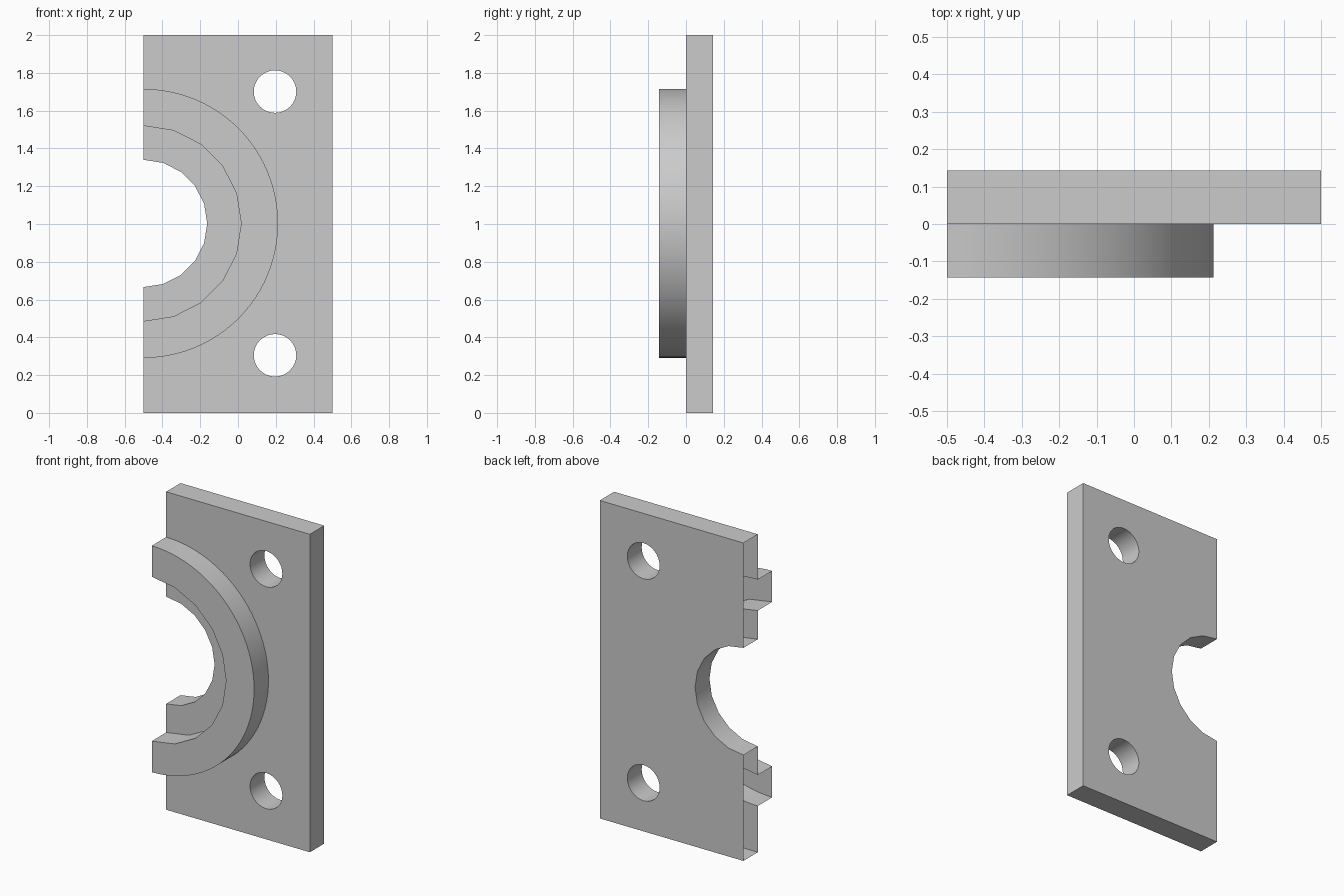
import bpy, bmesh, math
from mathutils import Vector

if "Cube" in bpy.data.objects:
    bpy.data.objects.remove(bpy.data.objects["Cube"])

CX, CZ = -0.5, 1.003           # centre of the bore, on the open mirror edge
T = 0.143                      # thickness of plate and of ring
R_BORE, R_IN, R_OUT = 0.337, 0.517, 0.712
HOLE_X, HOLE_DZ, R_HOLE = 0.196, 0.698, 0.1125

bm = bmesh.new()


def arc(r, n):
    """Half circle from top to bottom, bulging towards +x."""
    return [(CX + r * math.sin(math.pi * i / n), CZ + r * math.cos(math.pi * i / n))
            for i in range(n + 1)]


def circle(x, z, r, n=32):
    return [(x + r * math.cos(math.tau * i / n), z + r * math.sin(math.tau * i / n))
            for i in range(n)]


def fill(loops, y, ny):
    """Flat region bounded by the first loop, with the others as holes."""
    edges = []
    for loop in loops:
        vs = [bm.verts.new((x, y, z)) for x, z in loop]
        edges += [bm.edges.new((vs[i - 1], vs[i])) for i in range(len(vs))]
    bmesh.ops.triangle_fill(bm, edges=edges, use_beauty=True, normal=Vector((0, ny, 0)))


def wall(path, y0, y1, closed=False):
    """Strip joining a path at depth y0 to the same path at y1."""
    a = [bm.verts.new((x, y0, z)) for x, z in path]
    b = [bm.verts.new((x, y1, z)) for x, z in path]
    for i in range(0 if closed else 1, len(path)):
        bm.faces.new((a[i - 1], a[i], b[i], b[i - 1]))


bore, inner, outer = arc(R_BORE, 10), arc(R_IN, 10), arc(R_OUT, 48)
holes = [circle(HOLE_X, CZ + s * HOLE_DZ, R_HOLE) for s in (1, -1)]
rim = [(-0.5, 0), (0.5, 0), (0.5, 2), (-0.5, 2)]

# plate faces: front outside the ring, front inside the ring, and back
fill([rim + outer] + holes, 0, -1)
fill([inner + bore[::-1]], 0, -1)
fill([rim + bore] + holes, T, 1)

# raised ring face and its walls, open into the plate
fill([outer + inner[::-1]], -T, -1)
wall(outer, -T, 0)
wall(inner, -T, 0)

# plate rim, bore and bolt hole walls; the x = -0.5 edge stays open
wall(rim, 0, T)
wall(bore, 0, T)
for h in holes:
    wall(h, 0, T, closed=True)

bmesh.ops.remove_doubles(bm, verts=bm.verts, dist=1e-5)
bmesh.ops.recalc_face_normals(bm, faces=bm.faces)

mesh = bpy.data.meshes.new("flange_plate")
bm.to_mesh(mesh)
bm.free()
plate = bpy.data.objects.new("flange_plate", mesh)
bpy.context.collection.objects.link(plate)

grey = bpy.data.materials.new("plain grey")
grey.diffuse_color = (0.6, 0.6, 0.6, 1)
grey.use_nodes = True
grey.node_tree.nodes["Principled BSDF"].inputs["Base Color"].default_value = grey.diffuse_color
mesh.materials.append(grey)

bpy.context.view_layer.objects.active = plate
plate.select_set(True)
bpy.ops.object.shade_smooth_by_angle(angle=math.radians(30))
